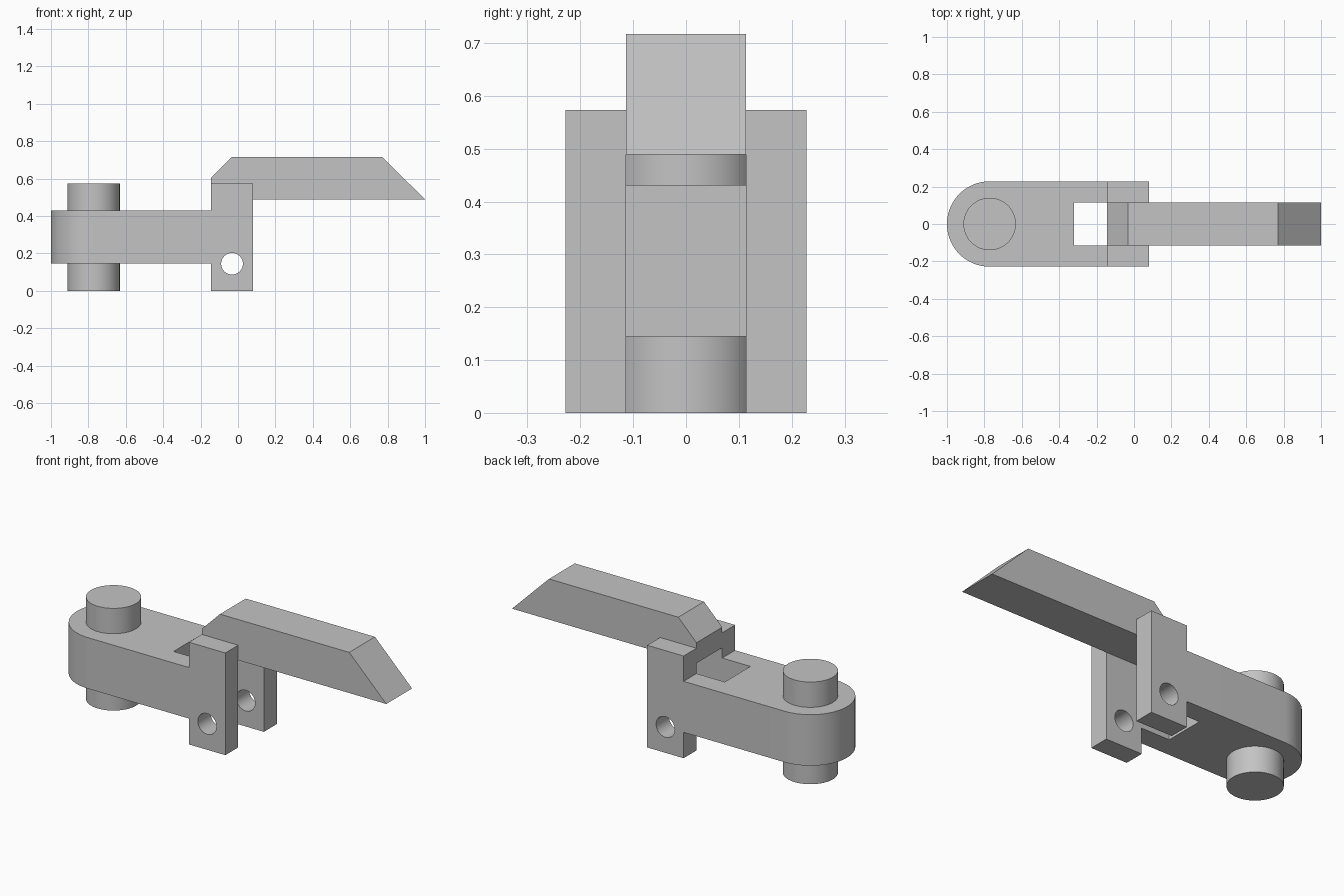
import bpy, bmesh, math
from mathutils import Vector

cube = bpy.data.objects.get("Cube")
if cube:
    bpy.data.objects.remove(cube, do_unlink=True)

grey = bpy.data.materials.new("plain grey")
grey.use_nodes = True
COLOUR = (0.55, 0.55, 0.55, 1)
grey.diffuse_color = COLOUR
grey.node_tree.nodes["Principled BSDF"].inputs["Base Color"].default_value = COLOUR

HALF = 0.228            # half width of the arm
SLOT = 0.114            # half width of the slot and the blade
PIN_X, PIN_R = -0.772, 0.14
TOP = 0.573             # height of the cheeks and the pivot pin
BACK, FRONT = -0.145, 0.081


def prism(name, outline, axis, low, high):
    """Extrude an outline along axis: 'y' takes (x, z) points, 'z' takes (x, y)."""
    bm = bmesh.new()
    place = (lambda a, b: (a, low, b)) if axis == "y" else (lambda a, b: (a, b, low))
    face = bm.faces.new([bm.verts.new(place(a, b)) for a, b in outline])
    step = Vector((0, high - low, 0) if axis == "y" else (0, 0, high - low))
    ext = bmesh.ops.extrude_face_region(bm, geom=[face])
    bmesh.ops.translate(bm, vec=step,
                        verts=[v for v in ext["geom"] if isinstance(v, bmesh.types.BMVert)])
    bmesh.ops.recalc_face_normals(bm, faces=bm.faces)
    mesh = bpy.data.meshes.new(name)
    bm.to_mesh(mesh)
    bm.free()
    mesh.materials.append(grey)
    obj = bpy.data.objects.new(name, mesh)
    bpy.context.collection.objects.link(obj)
    return obj


def arc(x, y, r, start, end, n):
    angles = [math.radians(start + (end - start) * i / n) for i in range(n + 1)]
    return [(x + r * math.cos(a), y + r * math.sin(a)) for a in angles]


def cut(obj, tool, operation):
    """Apply a boolean and remove the tool object."""
    mod = obj.modifiers.new("cut", "BOOLEAN")
    mod.operation, mod.object, mod.solver = operation, tool, "EXACT"
    bpy.context.view_layer.update()
    evaluated = obj.evaluated_get(bpy.context.evaluated_depsgraph_get())
    mesh = bpy.data.meshes.new_from_object(evaluated)
    obj.modifiers.clear()
    obj.data = mesh
    bpy.data.objects.remove(tool, do_unlink=True)


def smooth(obj):
    bpy.ops.object.select_all(action="DESELECT")
    obj.select_set(True)
    bpy.context.view_layer.objects.active = obj
    bpy.ops.object.shade_smooth_by_angle(angle=math.radians(30))


# Forked arm: side profile trimmed by the rounded, slotted plan
arm = prism("forked_arm", [
    (-1.1, 0.145), (BACK, 0.145), (BACK, 0), (FRONT, 0),
    (FRONT, TOP), (BACK, TOP), (BACK, 0.431), (-1.1, 0.431)], "y", -0.3, 0.3)
plan = arc(PIN_X, 0, HALF, 90, 270, 48) + [
    (FRONT + 0.1, -HALF), (FRONT + 0.1, -SLOT), (-0.32, -SLOT),
    (-0.32, SLOT), (FRONT + 0.1, SLOT), (FRONT + 0.1, HALF)]
cut(arm, prism("plan_cutter", plan, "z", -0.1, 0.8), "INTERSECT")

# Cross hole through both cheeks
hole = arc(-0.032, 0.145, 0.058, 0, 360, 48)[:-1]
cut(arm, prism("hole_cutter", hole, "y", -0.4, 0.4), "DIFFERENCE")
smooth(arm)

# Pivot pin, showing above and below the arm
pin = arc(PIN_X, 0, PIN_R, 0, 360, 64)[:-1]
for name, low, high in (("upper_pin", 0.431, TOP), ("lower_pin", 0, 0.145)):
    smooth(prism(name, pin, "z", low, high))

# Bevelled blade held between the cheeks
prism("blade", [(BACK, 0.489), (1, 0.489), (0.77, 0.717),
                (-0.032, 0.717), (BACK, 0.604)], "y", -SLOT, SLOT)
